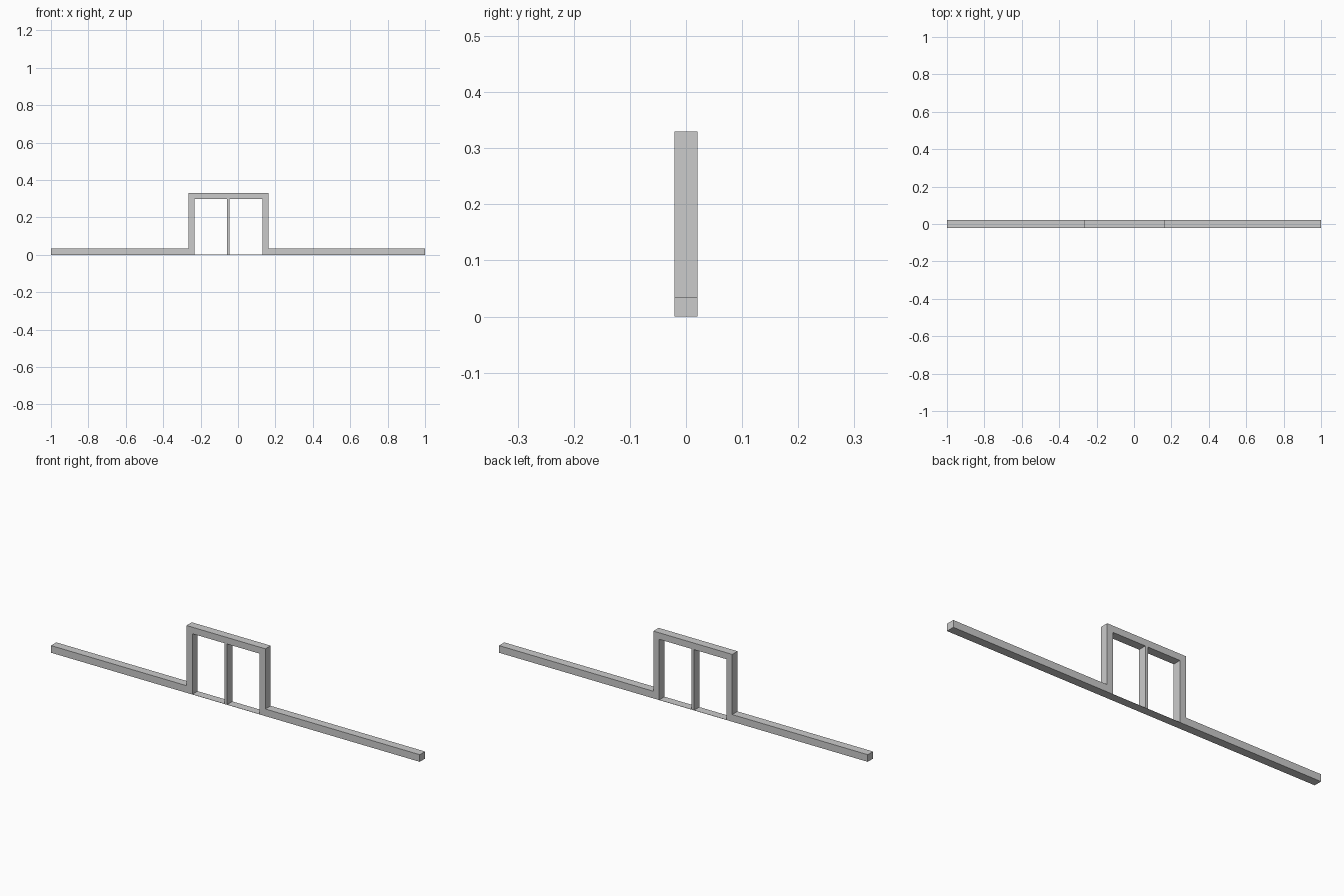
import bpy, bmesh

if "Cube" in bpy.data.objects:
    bpy.data.objects.remove(bpy.data.objects["Cube"])

DEPTH = 0.041                    # front-to-back thickness
BOARD_H = 0.035                  # skirting height
OUT_L, OUT_R, TOP = -0.265, 0.163, 0.33
IN_L, IN_R, IN_TOP = -0.233, 0.131, 0.298


def extrude_profile(name, points):
    """Extrude a closed x/z outline through the depth."""
    bm = bmesh.new()
    face = bm.faces.new([bm.verts.new((x, -DEPTH / 2, z)) for x, z in points])
    ext = bmesh.ops.extrude_face_region(bm, geom=[face], use_keep_orig=True)
    moved = [g for g in ext["geom"] if isinstance(g, bmesh.types.BMVert)]
    bmesh.ops.translate(bm, verts=moved, vec=(0, DEPTH, 0))
    bmesh.ops.recalc_face_normals(bm, faces=bm.faces)
    mesh = bpy.data.meshes.new(name)
    bm.to_mesh(mesh)
    bm.free()
    obj = bpy.data.objects.new(name, mesh)
    bpy.context.collection.objects.link(obj)
    return obj


# Skirting boards and door casing share one continuous outline
extrude_profile("skirting_and_casing", [
    (-1, 0), (IN_L, 0), (IN_L, IN_TOP), (IN_R, IN_TOP), (IN_R, 0), (1, 0),
    (1, BOARD_H), (OUT_R, BOARD_H), (OUT_R, TOP), (OUT_L, TOP),
    (OUT_L, BOARD_H), (-1, BOARD_H)])

# Thin upright in the middle of the opening
extrude_profile("center_mullion", [
    (-0.058, 0), (-0.045, 0), (-0.045, IN_TOP), (-0.058, IN_TOP)])

# Very thin floor strip across the opening
extrude_profile("threshold", [
    (IN_L, 0), (IN_R, 0), (IN_R, 0.001), (IN_L, 0.001)])
